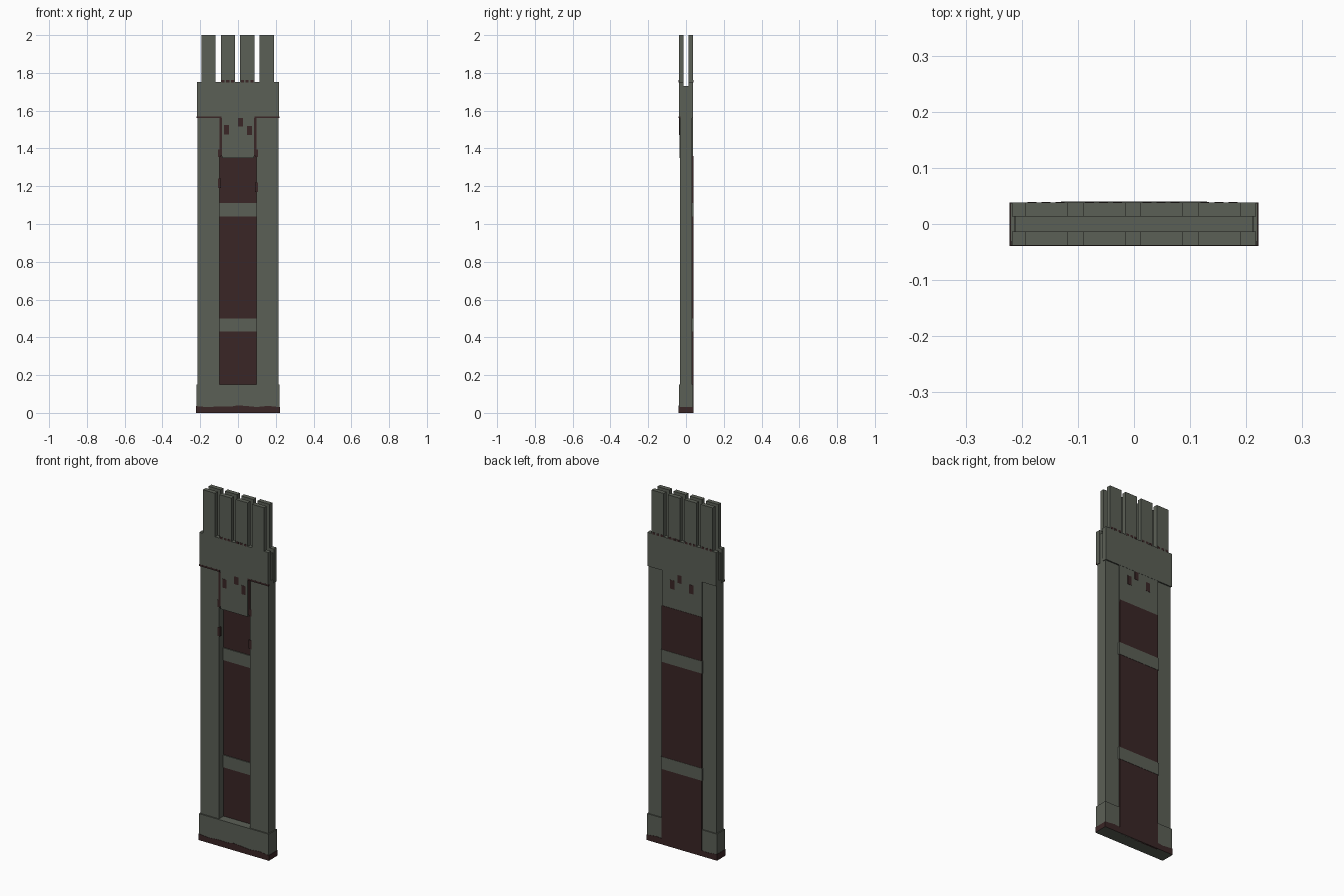
import bpy, bmesh

if "Cube" in bpy.data.objects:
    bpy.data.objects.remove(bpy.data.objects["Cube"])


def material(name, rgb):
    m = bpy.data.materials.new(name)
    m.diffuse_color = (*rgb, 1)
    m.use_nodes = True
    m.node_tree.nodes["Principled BSDF"].inputs["Base Color"].default_value = m.diffuse_color
    return m


STONE = material("grey_green_stone", (0.105, 0.115, 0.093))
RUST = material("dark_rust_red", (0.042, 0.019, 0.019))


def finish(name, bm, mat):
    bmesh.ops.recalc_face_normals(bm, faces=bm.faces)
    me = bpy.data.meshes.new(name)
    bm.to_mesh(me)
    bm.free()
    me.materials.append(mat)
    ob = bpy.data.objects.new(name, me)
    bpy.context.collection.objects.link(ob)
    return ob


def box(name, x, y, z, mat=STONE):
    bm = bmesh.new()
    bmesh.ops.create_cube(bm, size=1)
    for v in bm.verts:
        for i, (a, b) in enumerate((x, y, z)):
            v.co[i] = a if v.co[i] < 0 else b
    return finish(name, bm, mat)


def slab(name, outline, y, mat=STONE):
    # front (x, z) outline extruded through depth
    bm = bmesh.new()
    face = bm.faces.new([bm.verts.new((px, y[0], pz)) for px, pz in outline])
    ext = bmesh.ops.extrude_face_region(bm, geom=[face])
    for v in ext["geom"]:
        if isinstance(v, bmesh.types.BMVert):
            v.co.y = y[1]
    return finish(name, bm, mat)


# Base block with a worn rust edge around its foot
box("base", (-0.22, 0.22), (-0.038, 0.037), (0.02, 0.15))
rim = slab("rust_base_rim",
           [(-0.222, 0), (0.222, 0), (0.222, 0.03), (0.16, 0.037), (0.10, 0.031),
            (0.05, 0.036), (0.0, 0.04), (-0.04, 0.033), (-0.10, 0.035),
            (-0.16, 0.03), (-0.222, 0.036)], (-0.0395, 0.0385), RUST)
rim.data.materials.append(STONE)
for p in rim.data.polygons:
    if p.normal.z < -0.9:
        p.material_index = 1

# Side columns, narrower at the back where the panel overlaps
for s, side in ((-1, "left"), (1, "right")):
    box(side + "_column", sorted((s * 0.098, s * 0.214)), (-0.031, 0.031), (0.14, 1.58))

# Recessed rust panel, reaching the floor at the back
box("rust_panel", (-0.1, 0.1), (0.01, 0.036), (0.14, 1.37), RUST)
box("rust_back_panel", (-0.126, 0.126), (0.028, 0.0385), (0.0, 1.36), RUST)

# Cross bars wrapping both faces
for i, z in enumerate((0.43, 1.04)):
    box(f"cross_bar_{i}", (-0.099, 0.099), (0.005, 0.036), (z, z + 0.07))
    box(f"back_cross_bar_{i}", (-0.13, 0.13), (0.028, 0.04), (z, z + 0.07))

# Bracket below the head
box("bracket", (-0.085, 0.085), (-0.035, 0.03), (1.35, 1.58))
box("back_bracket", (-0.126, 0.126), (0.028, 0.037), (1.35, 1.58))

# Rust slots on both bracket faces
for i, (x, z, h) in enumerate(((-0.06, 1.475, 0.05), (0.014, 1.515, 0.045), (0.06, 1.47, 0.05))):
    box(f"slot_{i}", (x - 0.013, x + 0.013), (-0.0362, -0.034), (z, z + h), RUST)
    box(f"back_slot_{i}", (x - 0.013, x + 0.013), (0.036, 0.0382), (z, z + h), RUST)

# Rust seams beside the bracket, under the head and down the inner columns
for s, side in ((-1, "left"), (1, "right")):
    def span(a, b):
        return sorted((s * a, s * b))
    box(side + "_seam", span(0.084, 0.099), (-0.032, 0.03), (1.36, 1.57), RUST)
    box(side + "_head_seam", span(0.088, 0.2185), (-0.0385, -0.03), (1.56, 1.57), RUST)
    box(side + "_seam_foot", span(0.092, 0.106), (-0.032, -0.02), (1.355, 1.395), RUST)
    z = 1.19 if s < 0 else 1.17
    box(side + "_column_stain", span(0.09, 0.107), (-0.032, -0.02), (z, z + 0.05), RUST)

# Head: front and back plates around a lower core
box("head_core", (-0.212, 0.212), (-0.014, 0.014), (1.56, 1.73))
for name, y in (("front", (-0.038, -0.013)), ("back", (0.013, 0.038))):
    box(name + "_head_plate", (-0.217, 0.217), y, (1.56, 1.752))
    # Four upright prongs per plate with rust at their feet
    for i in range(4):
        x = -0.194 + 0.1027 * i
        box(f"{name}_prong_{i}", (x, x + 0.076), y, (1.74, 2.0))
        if name == "back" or i in (1, 2):
            o = y[0] if name == "front" else y[1]
            for k in range(3):
                a = x + 0.004 + 0.025 * k
                box(f"{name}_prong_rust_{i}_{k}", (a, a + 0.016),
                    (o - 0.001, o + 0.001), (1.75, 1.762), RUST)
